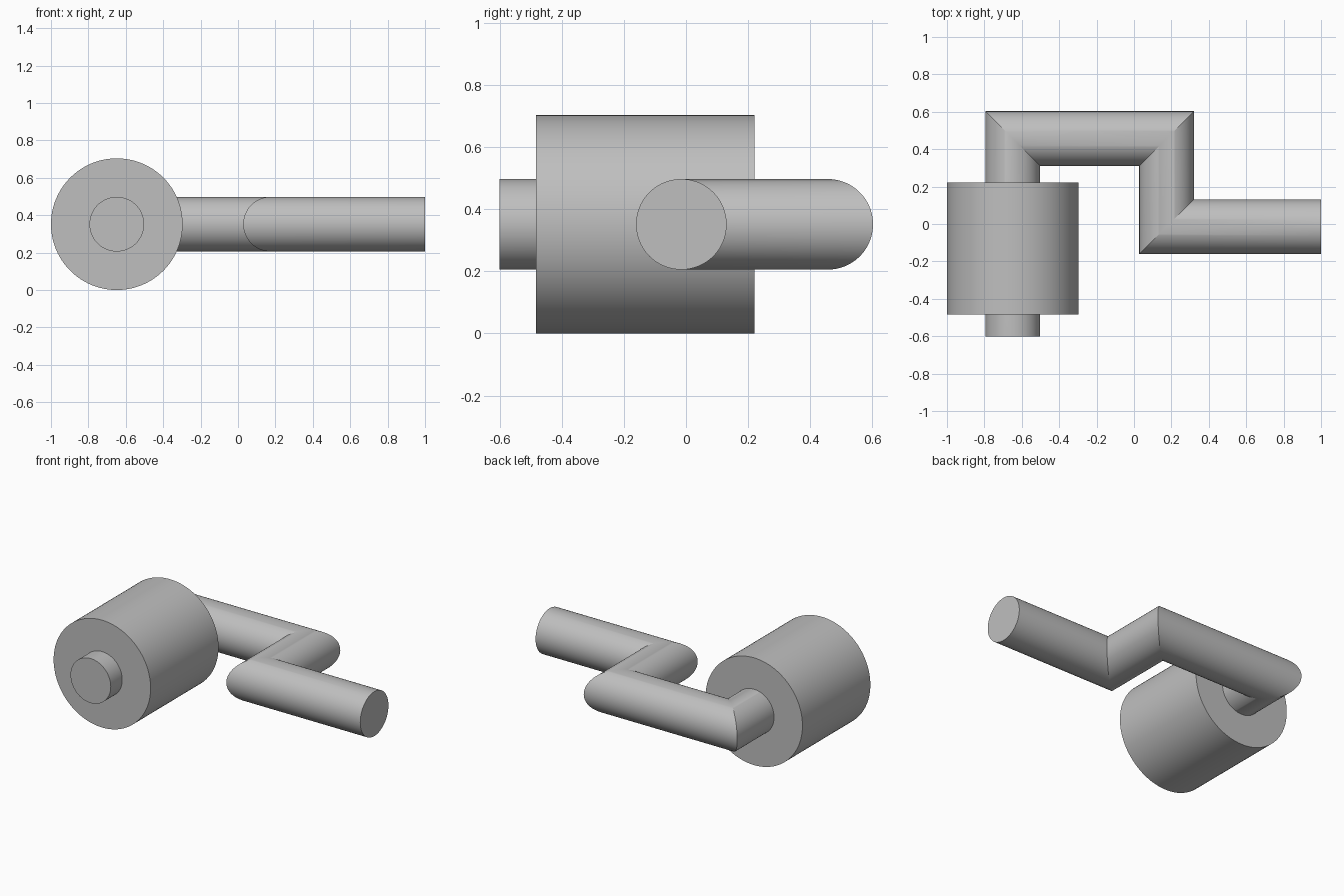
import bpy
import bmesh
from math import cos, sin, tau, radians
from mathutils import Vector

cube = bpy.data.objects.get("Cube")
if cube:
    bpy.data.objects.remove(cube)

SIDES = 96
AXIS_Z = 0.352

grey = bpy.data.materials.new("plain grey")
grey.use_nodes = True
colour = (0.52, 0.52, 0.52, 1)
grey.diffuse_color = colour
grey.node_tree.nodes["Principled BSDF"].inputs["Base Color"].default_value = colour


def tube(name, path, radius):
    """Capped round bar along a flat path, with mitred corners."""
    points = [Vector((x, y, AXIS_Z)) for x, y in path]
    normals = []
    for a, b in zip(points, points[1:]):
        d = (b - a).normalized()
        normals.append(Vector((-d.y, d.x, 0)))
    bm = bmesh.new()
    rings = []
    for i, p in enumerate(points):
        n1 = normals[max(i - 1, 0)]
        n2 = normals[min(i, len(normals) - 1)]
        side = (n1 + n2) / (1 + n1.dot(n2))
        rings.append([
            bm.verts.new(p + radius * (side * cos(tau * k / SIDES)
                                       + Vector((0, 0, sin(tau * k / SIDES)))))
            for k in range(SIDES)])
    for r1, r2 in zip(rings, rings[1:]):
        for k in range(SIDES):
            j = (k + 1) % SIDES
            bm.faces.new((r1[k], r1[j], r2[j], r2[k]))
    bm.faces.new(rings[0])
    bm.faces.new(rings[-1])
    bmesh.ops.recalc_face_normals(bm, faces=bm.faces[:])
    mesh = bpy.data.meshes.new(name)
    bm.to_mesh(mesh)
    bm.free()
    mesh.materials.append(grey)
    obj = bpy.data.objects.new(name, mesh)
    bpy.context.collection.objects.link(obj)
    bpy.ops.object.select_all(action="DESELECT")
    obj.select_set(True)
    bpy.context.view_layer.objects.active = obj
    bpy.ops.object.shade_smooth_by_angle(angle=radians(20))
    return obj


# Thick drum around the axle
tube("roller_drum", [(-0.648, -0.483), (-0.648, 0.221)], 0.352)

# Bent bar: axle, rear arm, return arm and handle
tube("bent_handle_bar",
     [(-0.648, -0.602), (-0.648, 0.457), (0.174, 0.457),
      (0.174, -0.015), (1.0, -0.015)], 0.146)
